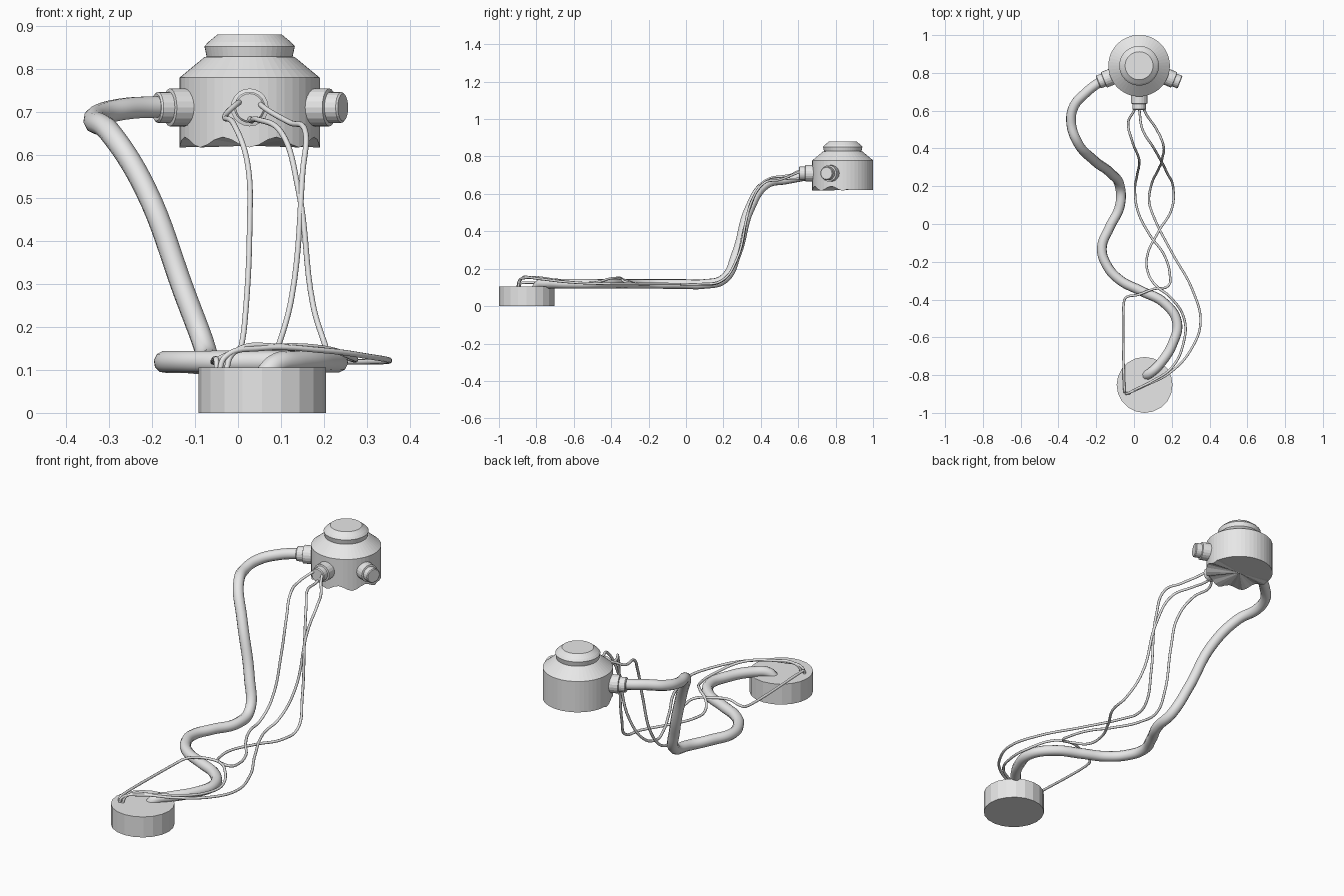
import bpy
import bmesh
from math import sin, cos, pi, radians
from mathutils import Vector, Matrix

cube = bpy.data.objects.get("Cube")
if cube:
    bpy.data.objects.remove(cube, do_unlink=True)

grey = bpy.data.materials.new("plain_grey")
grey.use_nodes = True
grey.diffuse_color = (0.8, 0.8, 0.8, 1)
for node in grey.node_tree.nodes:
    if node.type == 'BSDF_PRINCIPLED':
        node.inputs["Base Color"].default_value = (0.8, 0.8, 0.8, 1)


def add_object(name, data):
    ob = bpy.data.objects.new(name, data)
    bpy.context.collection.objects.link(ob)
    data.materials.append(grey)
    return ob


def lathe(name, profile, sides, matrix, rim=None):
    """Turn a (radius, height) profile about z; rim(angle) shifts the lowest ring."""
    bm = bmesh.new()
    rings = []
    for i, (r, z) in enumerate(profile):
        ring = []
        for k in range(sides):
            a = 2 * pi * k / sides
            dz = rim(a) if rim and i == 0 else 0
            ring.append(bm.verts.new((r * sin(a), -r * cos(a), z + dz)))
        rings.append(ring)
    for low, high in zip(rings, rings[1:]):
        for k in range(sides):
            n = (k + 1) % sides
            bm.faces.new((low[k], low[n], high[n], high[k]))
    bm.faces.new(rings[-1])
    # bottom closed by a fan
    centre = bm.verts.new((0, 0, profile[0][1]))
    for k in range(sides):
        bm.faces.new((rings[0][(k + 1) % sides], rings[0][k], centre))
    bm.transform(matrix)
    bmesh.ops.recalc_face_normals(bm, faces=bm.faces)
    mesh = bpy.data.meshes.new(name)
    bm.to_mesh(mesh)
    bm.free()
    return add_object(name, mesh)


# Height shared by every cable along its run from base to head
RUN = [(-1, .12), (.13, .118), (.18, .128), (.235, .17), (.28, .27), (.315, .43),
       (.353, .567), (.39, .64), (.44, .672), (.53, .678), (.6, .705), (.7, .712)]


def run_height(y):
    for (y0, z0), (y1, z1) in zip(RUN, RUN[1:]):
        if y <= y1:
            return z0 + (z1 - z0) * (y - y0) / (y1 - y0)
    return RUN[-1][1]


def tube(name, path, radius):
    """Smooth tube through (x, y) points, with an optional z per point."""
    curve = bpy.data.curves.new(name, 'CURVE')
    curve.dimensions = '3D'
    curve.bevel_depth = radius
    curve.bevel_resolution = 3
    curve.resolution_u = 8
    curve.use_fill_caps = True
    spline = curve.splines.new('BEZIER')
    spline.bezier_points.add(len(path) - 1)
    for bp, p in zip(spline.bezier_points, path):
        bp.co = Vector((p[0], p[1], p[2] if len(p) > 2 else run_height(p[1])))
        bp.handle_left_type = bp.handle_right_type = 'AUTO'
    ob = add_object(name, curve)
    bpy.ops.object.select_all(action='DESELECT')
    ob.select_set(True)
    bpy.context.view_layer.objects.active = ob
    bpy.ops.object.convert(target='MESH')
    bpy.ops.object.shade_smooth_by_angle(angle=radians(50))


# Base disc
lathe("base", [(.148, 0), (.148, .105)], 20, Matrix.Translation((.056, -.852, 0)))


# Head with a softly scalloped front rim
def scallop(a):
    return .008 - .012 * cos(8 * a) if cos(a) > -.2 else 0


HEAD = Vector((.027, .838, 0))
lathe("head", [(.163, .621), (.163, .779), (.105, .827), (.1, .828), (.105, .852), (.096, .862),
               (.074, .88)],
      48, Matrix.Translation(HEAD), scallop)

# Three sockets around the head: front, left and right
for name, turn in (("front_socket", 0), ("left_socket", 68), ("right_socket", -68)):
    place = (Matrix.Translation(HEAD + Vector((0, 0, .71)))
             @ Matrix.Rotation(radians(turn), 4, 'Z')
             @ Matrix.Rotation(radians(90), 4, 'X'))
    lathe(name, [(.044, .13), (.044, .2), (.036, .202), (.036, .23), (.032, .234)], 20, place)

# Thick hose
tube("hose", [(-.15, .765), (-.19, .745, .711), (-.26, .69, .707), (-.317, .625, .694),
              (-.333, .54, .678), (-.3, .434, .655), (-.215, .34, .52), (-.125, .27, .28),
              (-.075, .2), (-.075, .095), (-.13, -.02), (-.17, -.127), (-.143, -.22),
              (-.074, -.297), (.037, -.354), (.16, -.418), (.228, -.52), (.206, -.63),
              (.138, -.74), (.085, -.79, .11), (.058, -.805, .08)], .026)

# Three thin wires
tube("wire_a", [(.01, .63, .725), (.0, .6, .72), (-.03, .54, .69), (-.01, .44), (.022, .36),
                (.027, .315), (.015, .25), (.005, .18), (.02, .07), (.085, -.06),
                (.16, -.165), (.19, -.27, .122), (.183, -.325, .13), (.1, -.345, .148),
                (.02, -.375, .15), (-.04, -.388, .128), (-.052, -.405, .12), (-.052, -.86, .125),
                (-.05, -.885, .12), (-.05, -.89, .09)], .0065)
tube("wire_b", [(.045, .63, .725), (.06, .59, .71), (.12, .5, .675), (.155, .42), (.15, .35),
                (.125, .28), (.09, .2), (.08, .12), (.1, .05), (.2, -.15), (.31, -.35),
                (.352, -.52, .122), (.31, -.65, .13), (.2, -.78, .145), (.05, -.86, .15),
                (-.03, -.895, .13), (-.045, -.9, .09)], .0065)
tube("wire_c", [(.027, .63, .69), (.03, .59, .68), (.045, .5, .682), (.1, .41), (.14, .34),
                (.175, .27), (.208, .19), (.2, .08), (.13, -.04), (.07, -.17), (.075, -.26),
                (.12, -.33, .14), (.19, -.385, .15), (.265, -.5, .125), (.262, -.63, .13),
                (.2, -.76, .15), (.1, -.83, .155), (-.01, -.885, .14), (-.03, -.9, .09)], .0065)
